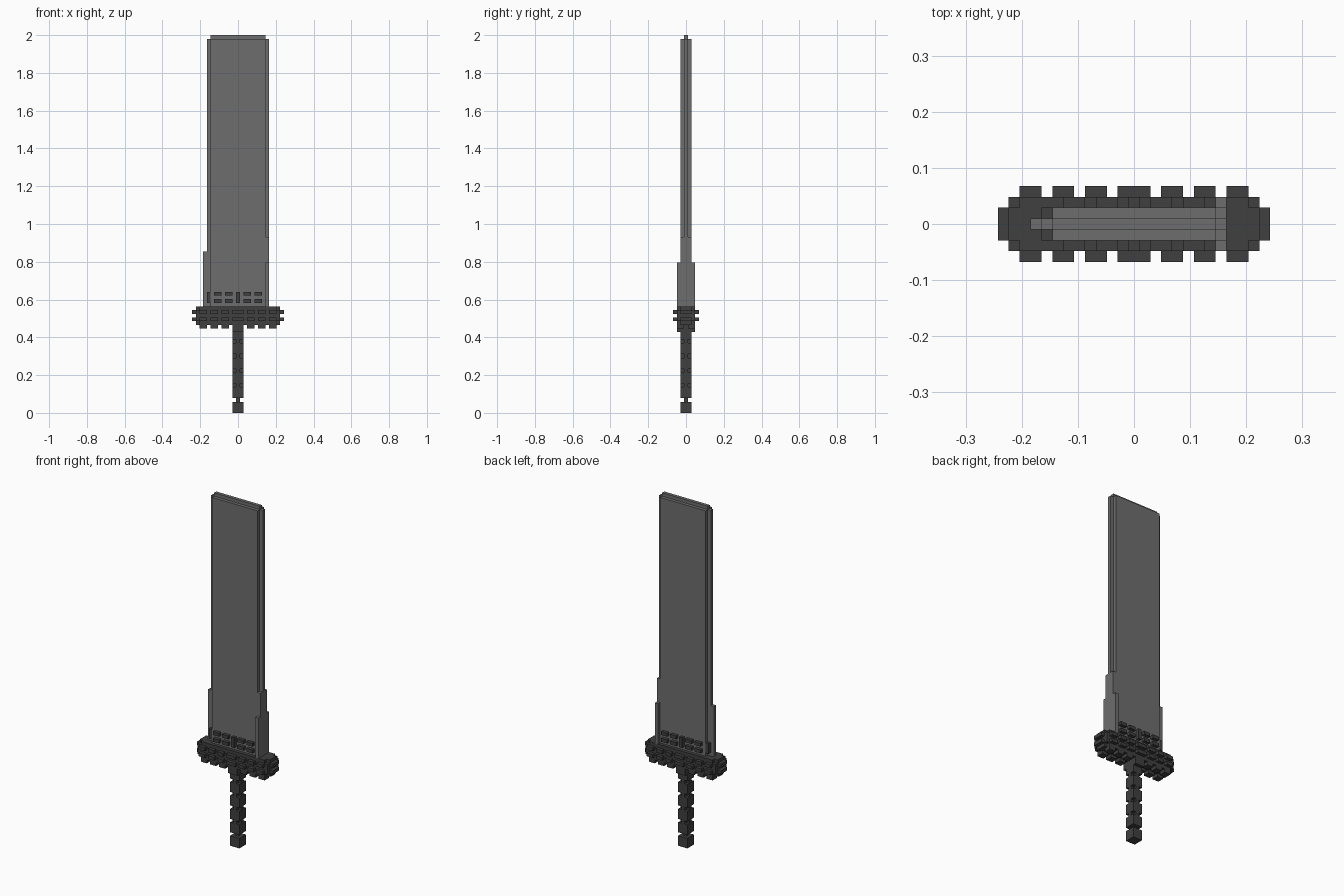
import bpy, bmesh

if "Cube" in bpy.data.objects:
    bpy.data.objects.remove(bpy.data.objects["Cube"], do_unlink=True)

U = 2 / 103  # one grid block


def material(name, v):
    m = bpy.data.materials.new(name)
    m.use_nodes = True
    m.diffuse_color = (v, v, v, 1)
    m.node_tree.nodes["Principled BSDF"].inputs["Base Color"].default_value = (v, v, v, 1)
    return m


STEEL = material("steel grey", 0.155)
DARK = material("dark grey", 0.05)


def part(name, mat, boxes):
    """One object made of boxes (x0, x1, y0, y1, z0, z1) in block units."""
    bm = bmesh.new()
    for x0, x1, y0, y1, z0, z1 in boxes:
        lo, size = (x0, y0, z0), (x1 - x0, y1 - y0, z1 - z0)
        for v in bmesh.ops.create_cube(bm, size=1)["verts"]:
            v.co = [(lo[i] + (v.co[i] + 0.5) * size[i]) * U for i in range(3)]
    me = bpy.data.meshes.new(name)
    bm.to_mesh(me)
    bm.free()
    me.materials.append(mat)
    ob = bpy.data.objects.new(name, me)
    bpy.context.collection.objects.link(ob)


def sym(x0, x1, h, z0, z1):
    """Box centred on y = 0 with half depth h."""
    return (x0, x1, -h, h, z0, z1)


def both_x(spans):
    return spans + [(-b, -a) for a, b in spans]


# Blade with thin edges and a thin tip
part("blade", STEEL, [sym(-7.5, 7.5, 1.5, 29, 102), sym(-7.5, 7.5, 0.5, 102, 103)])
part("blade_left_edge", STEEL, [sym(7.5, 8.5, 2.5, 29, 41), sym(7.5, 8.5, 1.5, 41, 48),
                                sym(7.5, 8.5, 0.5, 48, 102)])
part("blade_right_edge", STEEL, [sym(-8.5, -7.5, 0.5, 29, 102), sym(-9.5, -8.5, 0.5, 29, 44)])

# Dark studs at the foot of the blade, front and back
studs = []
for x0, x1 in both_x([(1.5, 3.5), (4.5, 6.5)]):
    for z in (30, 32):
        studs.append(sym(x0, x1, 2.5, z, z + 1))
studs.append(sym(-0.5, 0.5, 2.5, 30, 33))
studs.append(sym(-8.5, -7.5, 1.5, 30, 33))
part("blade_studs", DARK, studs)

# Guard body
part("guard", DARK, [sym(-10.5, 10.5, 2.5, 24, 29), sym(-11.5, 11.5, 1.5, 24, 29),
                     sym(-11.5, 11.5, 2.5, 25, 28)])

# Two rows of studs round the guard
ring = []
for z in (25, 27):
    ring.append(sym(-12.5, 12.5, 1.5, z, z + 1))
    for x0, x1 in both_x([(2.5, 4.5), (5.5, 7.5), (8.5, 10.5)]) + [(-1.5, 1.5)]:
        ring.append(sym(x0, x1, 3.5, z, z + 1))
part("guard_studs", DARK, ring)

# Studs under the guard
under = []
for x0, x1 in both_x([(2.5, 4.5), (5.5, 7.5), (8.5, 10.5)]):
    for y0, y1 in both_x([(0.5, 2.5)]):
        under.append((x0, x1, y0, y1, 23, 24))
part("guard_under_studs", DARK, under)
part("grip_collar", DARK, [sym(-1.5, 1.5, 2.5, 22, 24)])

# Grip: stacked blocks joined by cross-shaped necks
grip = []
for z in range(4, 24, 4):
    grip.append(sym(-1.5, 1.5, 1.5, z, min(z + 3, 23)))
    if z < 20:
        grip += [sym(-1.5, 1.5, 0.5, z + 3, z + 4), sym(-0.5, 0.5, 1.5, z + 3, z + 4)]
part("grip", DARK, grip)
part("pommel", DARK, [sym(-1.5, 1.5, 1.5, 0, 3), sym(-0.5, 0.5, 0.5, 3, 4)])
